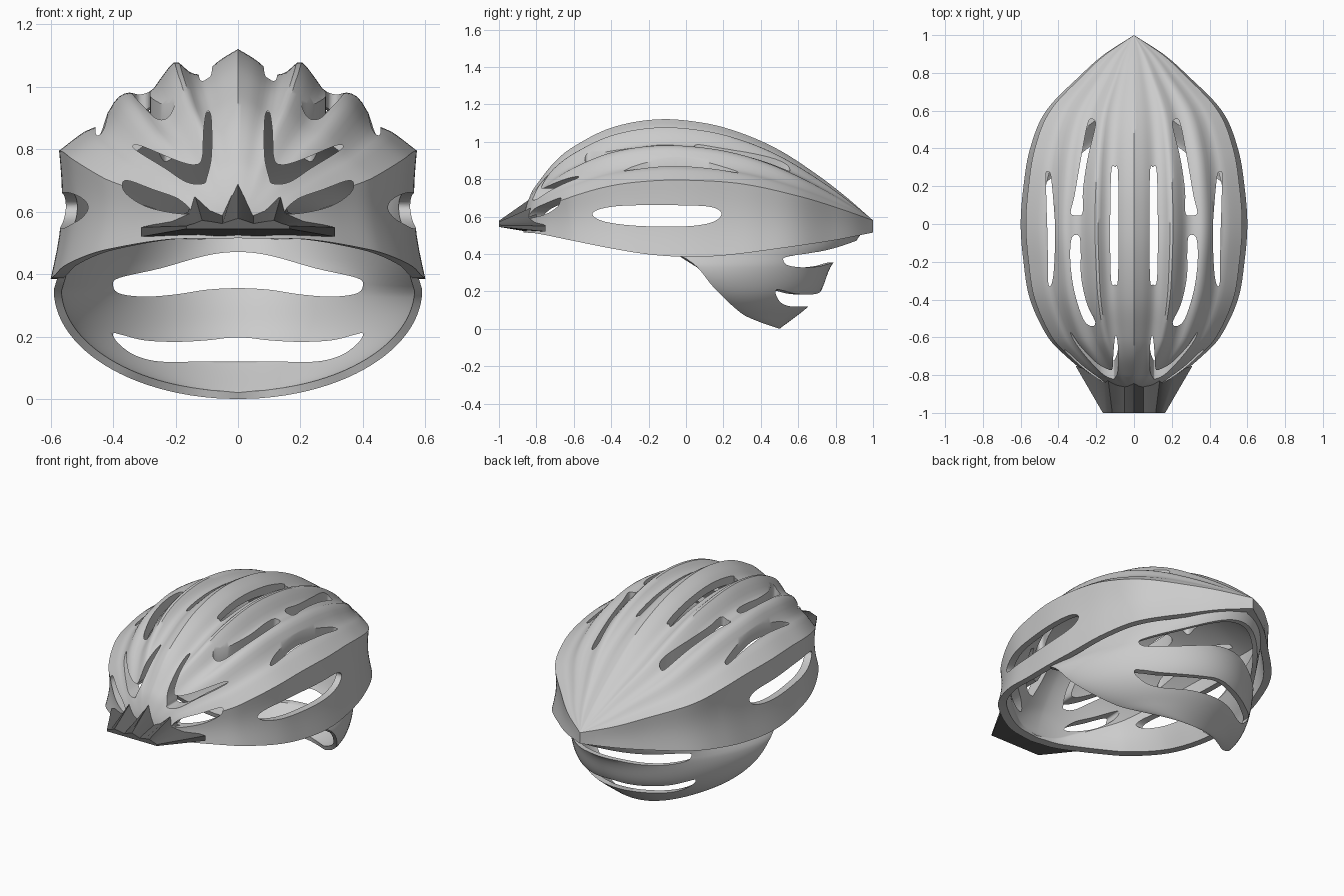
import bpy, bmesh, math
from mathutils import Vector

if "Cube" in bpy.data.objects:
    bpy.data.objects.remove(bpy.data.objects["Cube"])


def curve(keys, x):
    """Smooth interpolation through (x, value) keys."""
    n = len(keys)
    x = min(max(x, keys[0][0]), keys[-1][0])
    i = 0
    while i < n - 2 and x > keys[i + 1][0]:
        i += 1

    def slope(j):
        a, b = keys[max(j - 1, 0)], keys[min(j + 1, n - 1)]
        return (b[1] - a[1]) / (b[0] - a[0])
    (x0, v0), (x1, v1) = keys[i], keys[i + 1]
    h = x1 - x0
    t = (x - x0) / h
    return (v0 * (2*t**3 - 3*t*t + 1) + v1 * (3*t*t - 2*t**3)
            + h * (slope(i) * (t**3 - 2*t*t + t) + slope(i + 1) * (t**3 - t*t)))


def make(name, verts, faces):
    bm = bmesh.new()
    vs = [bm.verts.new(v) for v in verts]
    for f in faces:
        bm.faces.new([vs[i] for i in f])
    bmesh.ops.remove_doubles(bm, verts=bm.verts, dist=1e-5)
    bmesh.ops.recalc_face_normals(bm, faces=bm.faces)
    me = bpy.data.meshes.new(name)
    bm.to_mesh(me)
    bm.free()
    ob = bpy.data.objects.new(name, me)
    bpy.context.collection.objects.link(ob)
    return ob


def apply_mod(ob, mod):
    bpy.context.view_layer.objects.active = ob
    bpy.ops.object.modifier_apply(modifier=mod.name)


def smooth(ob, deg):
    bpy.ops.object.select_all(action='DESELECT')
    ob.select_set(True)
    bpy.context.view_layer.objects.active = ob
    bpy.ops.object.shade_smooth_by_angle(angle=math.radians(deg))


def rounded(pts, sub=5):
    """Closed smooth outline through the points."""
    out, n = [], len(pts)
    for i in range(n):
        p = [Vector(pts[(i + k) % n]) for k in (-1, 0, 1, 2)]
        for s in range(sub):
            t = s / sub
            out.append(0.5 * (2*p[1] + (p[2] - p[0])*t + (2*p[0] - 5*p[1] + 4*p[2] - p[3])*t*t
                              + (3*p[1] - p[0] - 3*p[2] + p[3])*t**3))
    return out


def cut(ob, jobs):
    """Cut vents: (outline, axis, low, high, mirrored) prisms in one boolean."""
    place = {'z': lambda a, b, d: (a, b, d), 'y': lambda a, b, d: (a, d, b),
             'x': lambda a, b, d: (d, a, b)}
    verts, faces = [], []
    for pts, axis, lo, hi, mirrored in jobs:
        ring = rounded(pts)
        n = len(ring)
        for sx in ((1, -1) if mirrored else (1,)):
            o = len(verts)
            for d in (lo, hi):
                for p in ring:
                    x, y, z = place[axis](p.x, p.y, d)
                    verts.append((sx * x, y, z))
            faces += [tuple(range(o, o + n)), tuple(range(o + n, o + 2 * n))]
            faces += [(o + i, o + (i + 1) % n, o + n + (i + 1) % n, o + n + i) for i in range(n)]
    cutter = make("vent_cutter", verts, faces)
    cutter.hide_render = True
    m = ob.modifiers.new("vents", 'BOOLEAN')
    m.operation, m.solver, m.object = 'DIFFERENCE', 'EXACT', cutter
    apply_mod(ob, m)
    bpy.data.objects.remove(cutter)


# Shell: ridged cross-sections swept front to back
TOP = [(-.87, .58), (-.86, .635), (-.83, .72), (-.8, .77), (-.7, .895), (-.6, .975), (-.4, 1.075),
       (-.15, 1.12), (.1, 1.1), (.3, 1.045), (.5, .955), (.7, .825), (.85, .71), (1, .58)]
WIDTH = [(-.87, 0), (-.85, .13), (-.8, .235), (-.7, .36), (-.6, .455), (-.4, .55), (-.2, .585),
         (0, .6), (.2, .585), (.4, .55), (.6, .465), (.8, .27), (.9, .155), (1, 0)]
CREASE = [(-.87, .575), (-.8, .63), (-.6, .71), (-.4, .765), (-.2, .79), (0, .795), (.3, .775),
          (.6, .71), (.8, .65), (1, .58)]
RIM = [(-.87, .515), (-.8, .51), (-.6, .47), (-.4, .43), (-.2, .398), (0, .385), (.2, .392),
       (.5, .43), (.8, .475), (1, .515)]
RIDGES = [(0, 1), (.1, .9), (.2, .77), (.27, .78), (.35, .87), (.42, .75), (.48, .61), (.55, .56),
          (.62, .57), (.68, .51), (.74, .35), (.8, .24), (.86, .19), (1, 0)]
FADE = [(-.87, 0), (-.75, .45), (-.5, 1), (.3, 1), (.7, .7), (1, .3)]
NA, NW, NY = 36, 9, 96


def section(y, inner):
    zt, w, zc, zb = (curve(k, y) for k in (TOP, WIDTH, CREASE, RIM))
    r, yy = curve(FADE, y), y
    if inner:
        zc = max(zc - .05, zb + .01)
        zt = max(zt - .09, zc)
        w, r, yy = w * .935, 0, .065 + (y - .065) * .945
    wc = w * .955
    half = []
    for i in range(NA + 1):
        u = i / NA
        k = (1 - u**1.7) * (1 - r) + curve(RIDGES, u) * r
        half.append((wc * u, yy, zc + (zt - zc) * k))
    for i in range(1, NW + 1):
        t = i / NW
        x = wc + (w - wc) * t - .035 * w * math.sin(math.pi * t)
        half.append((x, yy, zc + (zb - zc) * t))
    return [(-x, a, b) for x, a, b in half[:0:-1]] + half


M = 2 * (NA + NW) + 1
verts, faces = [], []
for inner in (False, True):
    o = len(verts)
    for j in range(NY + 1):
        verts += section(.065 - .935 * math.cos(math.pi * j / NY), inner)
    for j in range(NY):
        for i in range(M - 1):
            a = o + j * M + i
            faces.append((a, a + 1, a + M + 1, a + M))
half_count = (NY + 1) * M
for j in range(NY):
    for i in (0, M - 1):
        a = j * M + i
        faces.append((a, a + M, a + M + half_count, a + half_count))
shell = make("shell", verts, faces)

crown = [(.1, .3), (.12, .28), (.126, 0), (.122, -.29), (.1, -.32), (.085, -.29), (.082, 0), (.085, .28)]
rear_top = [(.22, .555), (.245, .53), (.28, .35), (.315, .15), (.335, .06), (.3, .045), (.272, .06),
            (.27, .18), (.245, .35), (.205, .52)]
front_top = [(.29, -.065), (.33, -.075), (.337, -.2), (.315, -.36), (.27, -.5), (.23, -.54), (.205, -.52),
             (.25, -.42), (.28, -.28), (.282, -.15)]
outer_top = [(.453, .275), (.466, .26), (.463, .1), (.457, -.1), (.455, -.3), (.44, -.325), (.425, -.25),
             (.417, -.05), (.425, .1), (.44, .25)]
brow = [(.1, .92), (.086, .9), (.085, .78), (.1, .71), (.112, .69), (.165, .695), (.235, .74), (.33, .8),
        (.315, .812), (.2, .765), (.14, .75), (.115, .77), (.11, .86)]
temple = [(.15, .598), (.19, .64), (.27, .67), (.355, .7), (.37, .68), (.35, .65), (.29, .615), (.2, .595)]
side = [(-.5, .61), (-.45, .643), (-.3, .66), (0, .66), (.14, .65), (.19, .615), (.14, .57), (0, .548),
        (-.25, .55), (-.43, .572)]
cut(shell, [(p, 'z', .74, 1.3, True) for p in (crown, rear_top, front_top, outer_top)]
    + [(p, 'y', -1.1, -.48, True) for p in (brow, temple)] + [(side, 'x', .36, .8, True)])
smooth(shell, 38)

# Rear cradle: curved skirt under the back with two wide slots
SIDE_Y = [(0, .5), (.04, .385), (.08, .3), (.22, .15), (.34, .05), (.42, -.06), (.52, -.1)]
BACK_Y = [(0, .5), (.12, .655), (.2, .72), (.35, .785), (.42, .87), (.52, .945)]
NT, NS = 32, 64
verts, faces = [], []
for j in range(NT + 1):
    z = .52 * (j / NT)**1.6
    w = .59 * math.sqrt(1 - (1 - z / .35)**2) if z < .35 else .59 - .3 * (z - .35)
    y0, y1 = curve(SIDE_Y, z), curve(BACK_Y, z)
    for i in range(NS + 1):
        a = math.pi * (i / NS - .5)
        verts.append((w * math.sin(a), y0 + (y1 - y0) * max(math.cos(a), 0)**1.4, z))
for j in range(NT):
    for i in range(NS):
        a = j * (NS + 1) + i
        faces.append((a, a + 1, a + NS + 2, a + NS + 1))
cradle = make("rear_cradle", verts, faces)
# make sure the skirt thickens inwards
best = max(cradle.data.polygons, key=lambda p: p.center.y)
if best.normal.y < 0:
    cradle.data.flip_normals()
m = cradle.modifiers.new("thickness", 'SOLIDIFY')
m.thickness, m.offset = .025, -1
apply_mod(cradle, m)


def symmetric(pts):
    return pts + [(-x, z) for x, z in reversed(pts) if x > 0]


upper = symmetric([(0, .355), (.1, .35), (.2, .335), (.3, .328), (.38, .338), (.4, .365), (.38, .388),
                   (.25, .418), (.12, .455), (.04, .469)])
lower = symmetric([(0, .12), (.12, .12), (.25, .12), (.33, .14), (.385, .18), (.4, .21), (.37, .205),
                   (.3, .188), (.2, .183), (.1, .188), (.03, .196)])
cut(cradle, [(upper, 'y', .25, 1.2, False), (lower, 'y', .25, 1.2, False)])
smooth(cradle, 40)

# Visor: dark folded plate with three ribs
COLS = [(0, .578, 0, -.84, .69), (.012, .575, .018, -.84, .66), (.05, .562, .05, -.85, .59),
        (.085, .568, .085, -.84, .605), (.115, .572, .14, -.8, .66), (.14, .562, .16, -.8, .6),
        (.155, .558, .22, -.78, .57), (.165, .554, .31, -.75, .55)]
cols = [(-a, b, -c, d, e) for a, b, c, d, e in COLS[:0:-1]] + COLS
verts, faces = [], []
for xf, zf, xb, yb, zb in cols:
    verts += [(xf, -1, zf), (xb, yb, zb), (xb, yb, .52), (xf, -1, .545)]
for c in range(len(cols) - 1):
    for k in range(4):
        a, b = 4 * c + k, 4 * c + (k + 1) % 4
        faces.append((a, b, b + 4, a + 4))
n = len(verts)
faces += [(0, 1, 2, 3), (n - 4, n - 3, n - 2, n - 1)]
visor = make("visor", verts, faces)
dark = bpy.data.materials.new("dark_grey")
dark.diffuse_color = (.12, .12, .12, 1)
dark.use_nodes = True
dark.node_tree.nodes["Principled BSDF"].inputs["Base Color"].default_value = dark.diffuse_color
visor.data.materials.append(dark)
smooth(visor, 30)
